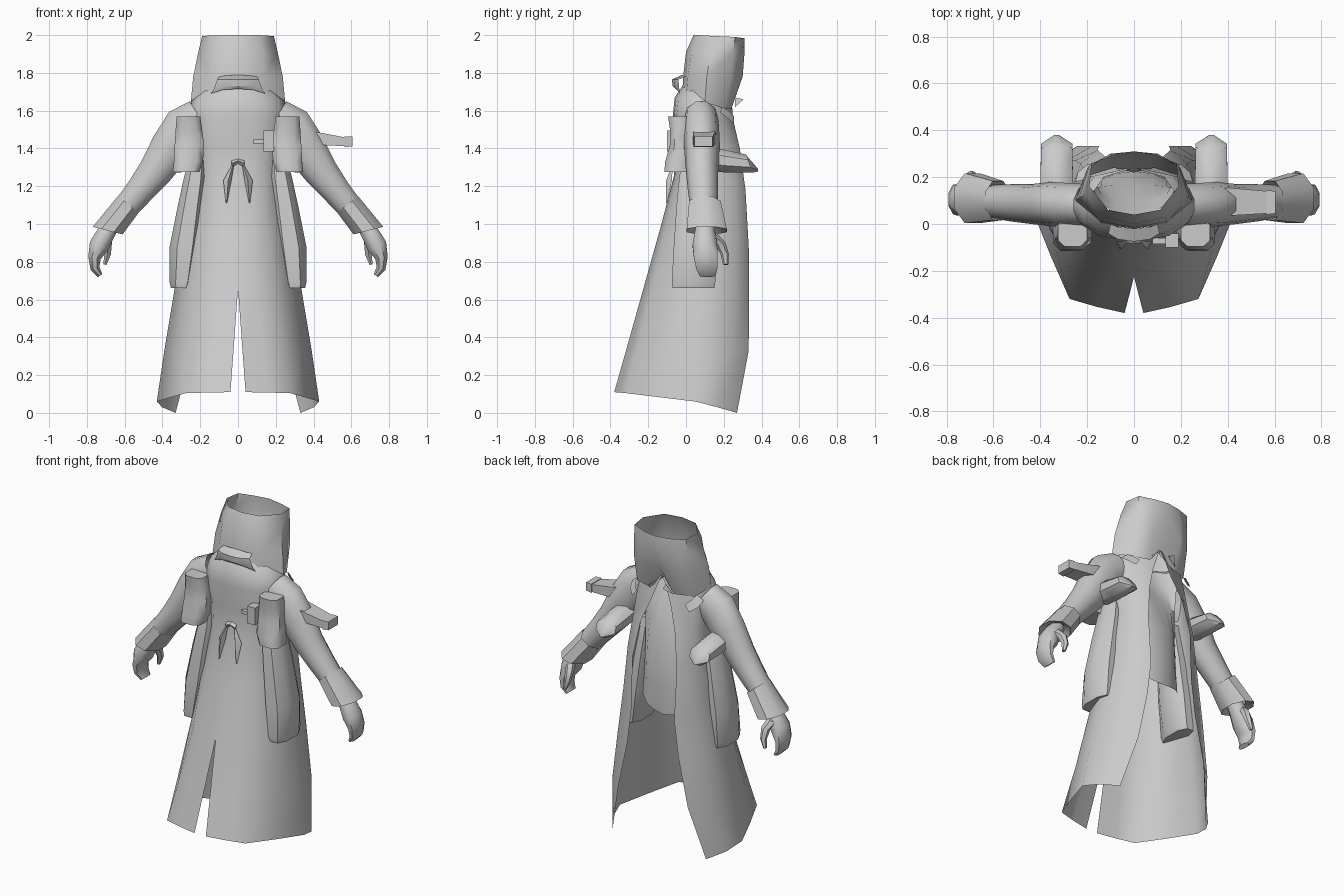
import bpy, bmesh, math
from mathutils import Vector

grey = bpy.data.materials.new("grey_cloth")
grey.diffuse_color = (0.6, 0.6, 0.6, 1)


def finish(name, bm, angle=50):
    bmesh.ops.remove_doubles(bm, verts=bm.verts, dist=0.0005)
    bmesh.ops.recalc_face_normals(bm, faces=bm.faces)
    me = bpy.data.meshes.new(name)
    bm.to_mesh(me)
    bm.free()
    me.materials.append(grey)
    ob = bpy.data.objects.new(name, me)
    bpy.context.collection.objects.link(ob)
    bpy.ops.object.select_all(action='DESELECT')
    ob.select_set(True)
    bpy.context.view_layer.objects.active = ob
    bpy.ops.object.shade_smooth_by_angle(angle=math.radians(angle))
    return ob


def loft(name, rings, closed=True, caps="both", sx=1, mirror=False, angle=50):
    """Skin a list of rings; sx=-1 flips it, mirror=True adds the other half."""
    bm = bmesh.new()
    for s in ((sx, -sx) if mirror else (sx,)):
        rows = [[bm.verts.new((s * p[0], p[1], p[2])) for p in r] for r in rings]
        n = len(rows[0])
        for a, b in zip(rows, rows[1:]):
            for i in range(n if closed else n - 1):
                j = (i + 1) % n
                bm.faces.new((a[i], a[j], b[j], b[i]))
        if caps in ("both", "start"):
            bm.faces.new(rows[0])
        if caps in ("both", "end"):
            bm.faces.new(rows[-1])
    return finish(name, bm, angle)


def tube_rings(path, sides=8):
    """path: (x, y, z, half width in the xz plane, half depth in y)."""
    rings = []
    for i, (x, y, z, w, d) in enumerate(path):
        a, b = path[max(i - 1, 0)], path[min(i + 1, len(path) - 1)]
        t = Vector((b[0] - a[0], 0, b[2] - a[2])).normalized()
        nx, nz = -t.z, t.x
        ring = []
        for k in range(sides):
            an = 2 * math.pi * (k + 0.5) / sides
            c, s = math.cos(an), math.sin(an)
            ring.append((x + nx * w * c, y + d * s, z + nz * w * c))
        rings.append(ring)
    return rings


def slab_rings(levels, bevel=0.3):
    """levels: (z, x0, x1, y0, y1), rectangles with cut corners."""
    rings = []
    for z, x0, x1, y0, y1 in levels:
        bx, by = (x1 - x0) * bevel, (y1 - y0) * bevel
        rings.append([(x0 + bx, y0, z), (x1 - bx, y0, z), (x1, y0 + by, z), (x1, y1 - by, z),
                      (x1 - bx, y1, z), (x0 + bx, y1, z), (x0, y1 - by, z), (x0, y0 + by, z)])
    return rings


# long coat: half sections from the slit seam round to the open edge
coat = [
    [(.04, -.38, .11), (.275, -.32, .105), (.43, .05, .06), (.33, .27, 0)],
    [(.023, -.315, .34), (.24, -.26, .33), (.39, .07, .33), (.245, .332, .33)],
    [(0, -.225, .66), (.19, -.18, .66), (.335, .09, .66), (.18, .333, .63)],
    [(0, -.13, 1.0), (.15, -.10, 1.0), (.28, .1, 1.0), (.15, .333, .86)],
    [(0, -.065, 1.25), (.14, -.045, 1.25), (.235, .11, 1.25), (.155, .315, 1.18)],
    [(0, -.055, 1.42), (.15, -.04, 1.42), (.24, .1, 1.42), (.12, .285, 1.4)],
    [(0, -.07, 1.57), (.15, -.05, 1.57), (.27, .08, 1.57), (.065, .25, 1.55)],
    [(0, -.06, 1.67), (.14, -.04, 1.66), (.25, .1, 1.65), (.02, .24, 1.67)],
    [(0, -.02, 1.73), (.11, 0, 1.72), (.2, .1, 1.70), (0, .24, 1.7)],
]
bulge = [.006, .04, .055, .055, .045, .035, .038, .036, .03]
dense = []
for row, k in zip(coat, bulge):
    p = [Vector(q) for q in row]
    m1 = (p[0] + p[1]) / 2 + Vector((0, -.004, 0))
    m2 = (p[1] + p[2]) / 2 + Vector((.02, -.015, 0)) * min(1, k / .04)
    m3 = (p[2] + p[3]) / 2 + Vector((.02 + k * .3, k, 0))
    dense.append([p[0], m1, p[1], m2, p[2], m3, p[3]])
loft("long_coat", dense, closed=False, caps="none", mirror=True)

# inner vest filling the open front
loft("inner_vest", [
    [(0, .03, 1.68), (.08, .04, 1.68), (.15, .10, 1.67), (.19, .18, 1.66)],
    [(0, .10, 1.55), (.08, .10, 1.55), (.14, .13, 1.55), (.17, .18, 1.55)],
    [(0, .17, 1.4), (.08, .165, 1.4), (.14, .16, 1.4), (.18, .15, 1.4)],
    [(0, .225, 1.2), (.08, .215, 1.2), (.14, .19, 1.2), (.18, .15, 1.2)],
    [(0, .24, 1.0), (.08, .23, 1.0), (.14, .2, 1.0), (.19, .15, 1.0)],
    [(0, .235, .82), (.07, .225, .83), (.14, .2, .845), (.2, .15, .87)],
], closed=False, caps="none", mirror=True)

# open-topped hood
hood = [
    [(0, -.02, 1.68), (.14, 0, 1.67), (.25, .1, 1.645), (.2, .205, 1.61), (.085, .24, 1.61), (0, .22, 1.69)],
    [(0, -.015, 1.78), (.14, .01, 1.78), (.237, .11, 1.78), (.2, .235, 1.77), (.1, .30, 1.78), (0, .27, 1.78)],
    [(0, 0, 1.91), (.13, .03, 1.91), (.21, .13, 1.91), (.19, .25, 1.91), (.1, .30, 1.91), (0, .31, 1.91)],
    [(0, .04, 2), (.11, .06, 2), (.19, .16, 1.995), (.18, .26, 1.99), (.09, .295, 1.985), (0, .31, 1.985)],
]
loft("hood", hood, closed=False, caps="none", mirror=True)

# stand-up collar flap at the nape
loft("collar_flap", [
    [(0, -.055, 1.715), (.08, -.05, 1.71), (.145, -.03, 1.69)],
    [(0, -.07, 1.73), (.08, -.06, 1.725), (.13, -.035, 1.71)],
    [(0, -.075, 1.765), (.07, -.065, 1.765), (.11, -.04, 1.765)],
    [(0, -.02, 1.79), (.07, -.012, 1.785), (.1, 0, 1.78)],
], closed=False, caps="none", mirror=True, angle=30)

for s, side in ((1, "right"), (-1, "left")):
    # sleeve
    loft(side + "_sleeve", tube_rings([
        (.20, .08, 1.56, .11, .09), (.28, .08, 1.51, .125, .095), (.355, .085, 1.405, .115, .095),
        (.44, .085, 1.275, .095, .085), (.52, .09, 1.175, .08, .08), (.60, .095, 1.08, .07, .072)],
        10), sx=s, caps="none")
    # flared cuff with a level mouth folded inward
    top = [(.58, .1, 1.105, .076, .09), (.64, .1, 1.03, .08, .1)]
    mouth = [(.65, .1, 1.12, .08, .1), (.69, .11, .965, .088, .115)]
    inner = [(.65, .1, 1.12, .08, .1), (.68, .105, .99, .05, .065)]
    loft(side + "_cuff", [tube_rings([(.61, .1, 1.07, .06, .065), (.64, .1, 1.03, .06, .065)])[0],
                          tube_rings(top)[0], tube_rings(mouth)[1], tube_rings(inner)[1]],
         sx=s, caps="none", angle=45)
    # curled hand
    loft(side + "_hand", tube_rings([
        (.66, .1, 1.01, .045, .045), (.70, .1, .95, .052, .058), (.735, .1, .885, .058, .07),
        (.76, .105, .82, .036, .068), (.757, .11, .765, .026, .06), (.73, .115, .727, .015, .045)]), sx=s)
    loft(side + "_thumb", tube_rings([
        (.71, .14, .945, .03, .03), (.69, .18, .90, .027, .03),
        (.69, .205, .84, .02, .022), (.705, .21, .785, .01, .014)], 6), sx=s)
    # hanging side bag
    loft(side + "_side_bag", slab_rings([
        (.66, .25, .355, -.07, .15), (.69, .235, .362, -.075, .155), (.88, .20, .362, -.065, .16),
        (1.1, .18, .318, -.05, .15), (1.25, .165, .285, -.035, .14), (1.34, .17, .26, -.02, .12)], .25), sx=s)
    # pouch on the back of the shoulder
    loft(side + "_small_pouch", slab_rings([
        (1.275, .205, .345, -.115, .03), (1.33, .185, .34, -.11, .03), (1.42, .18, .335, -.085, .03),
        (1.5, .19, .33, -.085, .03), (1.57, .20, .325, -.095, .02)], .22), sx=s, angle=50)
    # roll pouch pointing outward, with a peaked end
    roll = []
    for y, z, w, h in ((.10, 1.345, .07, .07), (.2, 1.335, .075, .068), (.335, 1.32, .072, .052)):
        roll.append([(.33 + w * math.cos(math.pi * (k + .5) / 4), y - .02 * math.sin(math.pi * (k + .5) / 4),
                      z + h * math.sin(math.pi * (k + .5) / 4)) for k in range(8)])
    roll.append([(.33 + (q[0] - .33) * .15, .38, 1.285 + (q[2] - 1.315) * .15) for q in roll[-1]])
    loft(side + "_roll_pouch", roll, sx=s, angle=40)
    # small lapel points beside the opening
    loft(side + "_lapel", [
        [(.04, .26, 1.67), (.09, .26, 1.62)], [(.05, .305, 1.66), (.06, .29, 1.645)]],
        closed=False, caps="none", sx=s)
    loft(side + "_shoulder_strap", [
        [(.25, .18, 1.59), (.21, .19, 1.62)], [(.24, .22, 1.56), (.2, .225, 1.6)],
        [(.2, .255, 1.53), (.17, .255, 1.57)]], closed=False, caps="none", sx=s)
    # leaf-shaped hanging tails of the bow
    loft(side + "_bow_knot", [
        [(0, -.065, 1.345), (0, -.085, 1.335), (0, -.065, 1.32)],
        [(.035, -.065, 1.335), (.035, -.08, 1.32), (.03, -.065, 1.30)]], sx=s, angle=30)
    loft(side + "_bow_tail", [
        [(.022, -.07, 1.31), (.028, -.075, 1.31), (.034, -.07, 1.31)],
        [(.035, -.075, 1.23), (.052, -.105, 1.23), (.078, -.075, 1.23)],
        [(.058, -.1, 1.11), (.061, -.107, 1.11), (.064, -.1, 1.11)]], sx=s, angle=30)


# plain blocks for the sheathed blade across the upper back
def bar(name, sections):
    loft(name, [[(x, y0, z0), (x, y1, z0), (x, y1, z1), (x, y0, z1)]
                for x, y0, y1, z0, z1 in sections], angle=30)


bar("blade_grip", [(.08, -.085, -.06, 1.427, 1.447), (.15, -.085, -.06, 1.427, 1.447)])
bar("blade_guard", [(.135, -.1, -.04, 1.385, 1.495), (.19, -.1, -.04, 1.385, 1.495)])
bar("sheath", [(.34, .04, .15, 1.42, 1.505), (.40, .035, .155, 1.42, 1.49), (.57, .045, .14, 1.412, 1.458)])
bar("sheath_tip", [(.565, .04, .145, 1.408, 1.463), (.605, .045, .14, 1.41, 1.463)])
